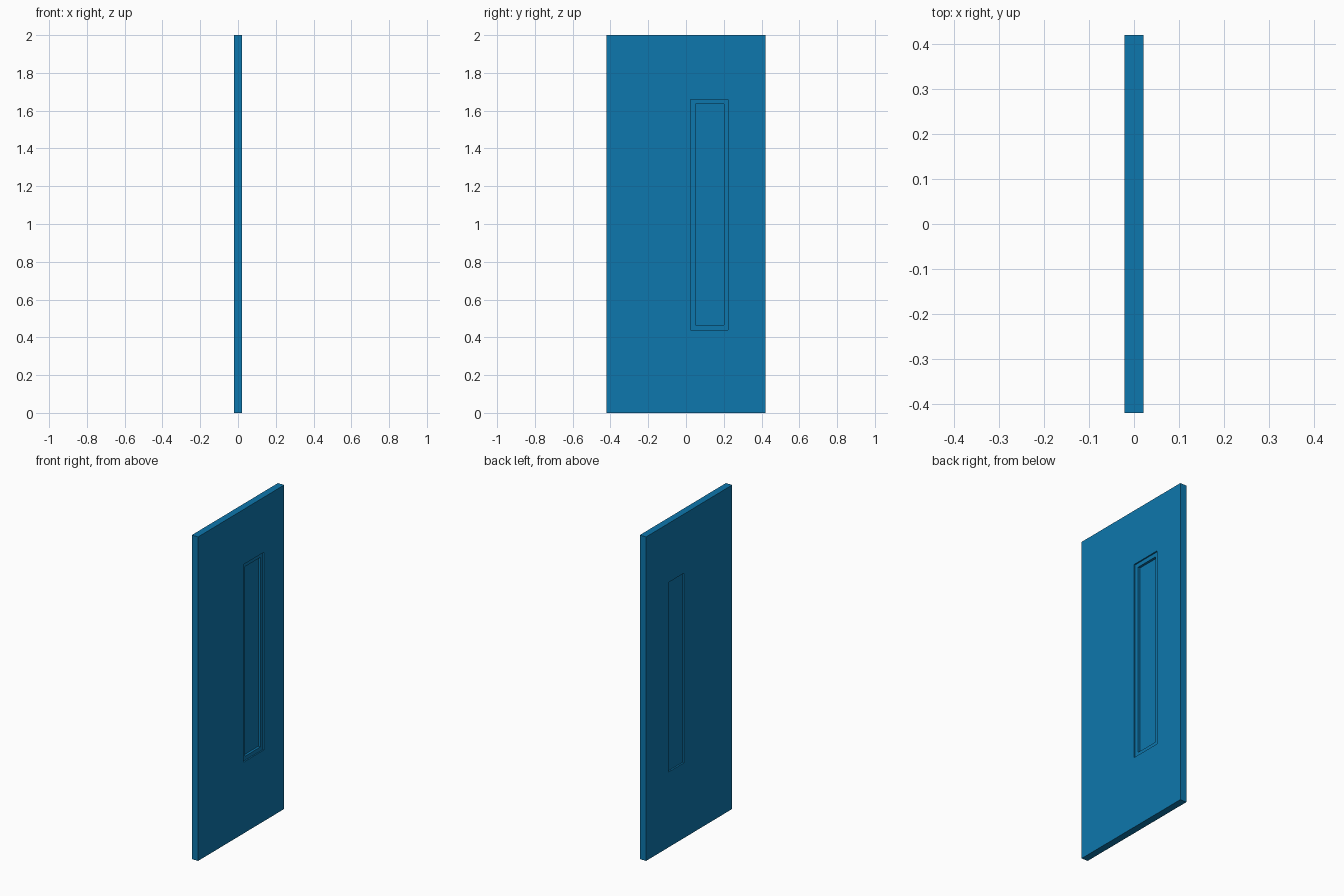
import bpy
import bmesh

if "Cube" in bpy.data.objects:
    bpy.data.objects.remove(bpy.data.objects["Cube"], do_unlink=True)

blue = bpy.data.materials.new("door_blue")
blue.use_nodes = True
colour = (0.004, 0.184, 0.418, 1)
blue.diffuse_color = colour
blue.node_tree.nodes["Principled BSDF"].inputs["Base Color"].default_value = colour

# Rectangles in the door plane: y min, y max, z min, z max
EDGE = (-0.42, 0.42, 0, 2)
REBATE = (0.025, 0.222, 0.44, 1.66)
OPENING = (0.05, 0.2, 0.465, 1.635)
HALF = 0.0215      # half the door thickness
STEP = HALF - 0.008  # floor of the stepped rebate


def loft(name, sections, closed):
    """Join rectangles (x, rectangle) in order; close as a ring or cap the ends."""
    bm = bmesh.new()
    loops = []
    for x, (y0, y1, z0, z1) in sections:
        corners = ((y0, z0), (y1, z0), (y1, z1), (y0, z1))
        loops.append([bm.verts.new((x, y, z)) for y, z in corners])
    pairs = list(zip(loops, loops[1:]))
    if closed:
        pairs.append((loops[-1], loops[0]))
    else:
        bm.faces.new(loops[0])
        bm.faces.new(loops[-1])
    for a, b in pairs:
        for i in range(4):
            j = (i + 1) % 4
            bm.faces.new((a[i], a[j], b[j], b[i]))
    bmesh.ops.recalc_face_normals(bm, faces=bm.faces)
    mesh = bpy.data.meshes.new(name)
    bm.to_mesh(mesh)
    bm.free()
    mesh.materials.append(blue)
    obj = bpy.data.objects.new(name, mesh)
    bpy.context.collection.objects.link(obj)
    return obj


# Door leaf with a through opening and a rebate on one face
loft("door_leaf", [
    (-HALF, OPENING), (-HALF, EDGE), (HALF, EDGE),
    (HALF, REBATE), (STEP, REBATE), (STEP, OPENING),
], closed=True)

# Narrow pane set inside the opening
loft("window_pane", [(-0.012, OPENING), (-0.001, OPENING)], closed=False)
